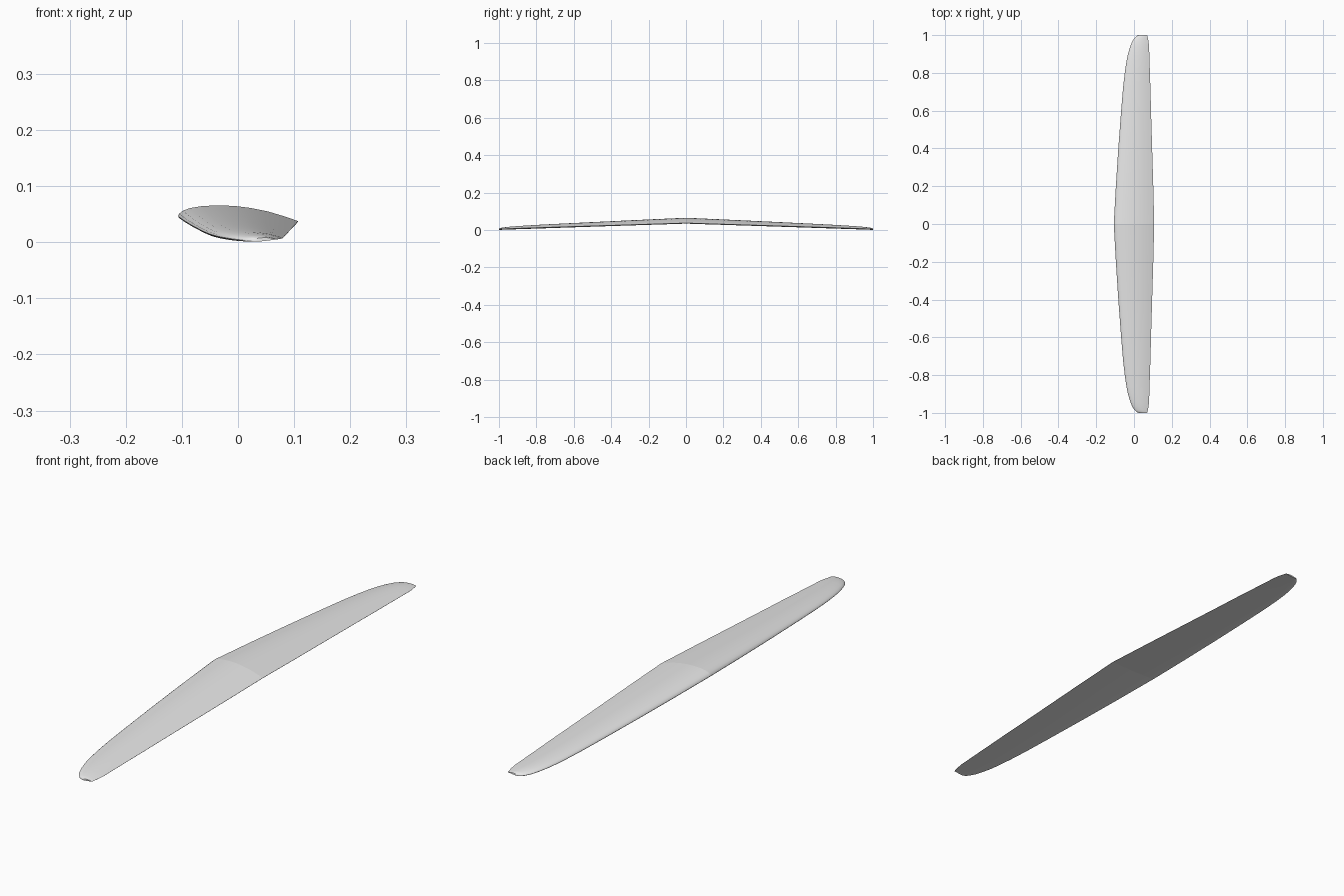
import bpy
import bmesh

cube = bpy.data.objects.get("Cube")
if cube:
    bpy.data.objects.remove(cube)

# Planform of one half: span position, leading edge x, trailing edge x
STATIONS = [(0, -.107, .107), (.2, -.096, .102), (.4, -.083, .096),
            (.6, -.068, .090), (.72, -.058, .087), (.8, -.049, .084),
            (.86, -.040, .0825), (.9, -.032, .081), (.94, -.020, .080),
            (.965, -.010, .077), (.985, .003, .073), (.995, .013, .071),
            (1, .026, .069)]

# Airfoil as chord fraction and height, nose to tail
UPPER = [(0, .055), (.01, .077), (.04, .101), (.1, .123), (.2, .140),
         (.33, .146), (.47, .141), (.6, .125), (.75, .095), (.9, .050), (1, .015)]
LOWER = [(.01, .040), (.04, .023), (.1, .010), (.25, .002), (.45, 0),
         (.7, .003), (1, .011)]
OUTLINE = UPPER + LOWER[::-1]


def section(bm, y, lead, trail):
    """One airfoil ring, drooped and slightly twisted toward the tip."""
    chord = trail - lead
    span = abs(y)
    base = .0345 * (1 - span)
    return [bm.verts.new((lead + t * chord, y,
                          base + h * chord + .0045 * span * t))
            for t, h in OUTLINE]


# Wing skin lofted from tip to tip
bm = bmesh.new()
stations = [(-y, a, b) for y, a, b in STATIONS[:0:-1]] + STATIONS
rings = [section(bm, *s) for s in stations]
n = len(OUTLINE)
for r, s in zip(rings, rings[1:]):
    for i in range(n):
        j = (i + 1) % n
        bm.faces.new((r[i], r[j], s[j], s[i]))

# Tip caps
for ring in (rings[0], rings[-1]):
    bm.faces.new(ring)
bmesh.ops.recalc_face_normals(bm, faces=bm.faces)

mesh = bpy.data.meshes.new("wing")
bm.to_mesh(mesh)
bm.free()
wing = bpy.data.objects.new("wing", mesh)
bpy.context.collection.objects.link(wing)

# Smooth skin with sharp tail, tips and centre ridge
bpy.context.view_layer.objects.active = wing
wing.select_set(True)
bpy.ops.object.shade_smooth_by_angle(angle=.7)
for edge in mesh.edges:
    if all(abs(mesh.vertices[v].co.y) < 1e-5 for v in edge.vertices):
        edge.use_edge_sharp = True

# Plain light grey
grey = bpy.data.materials.new("light grey")
grey.use_nodes = True
colour = (.8, .8, .8, 1)
grey.diffuse_color = colour
grey.node_tree.nodes["Principled BSDF"].inputs["Base Color"].default_value = colour
mesh.materials.append(grey)
